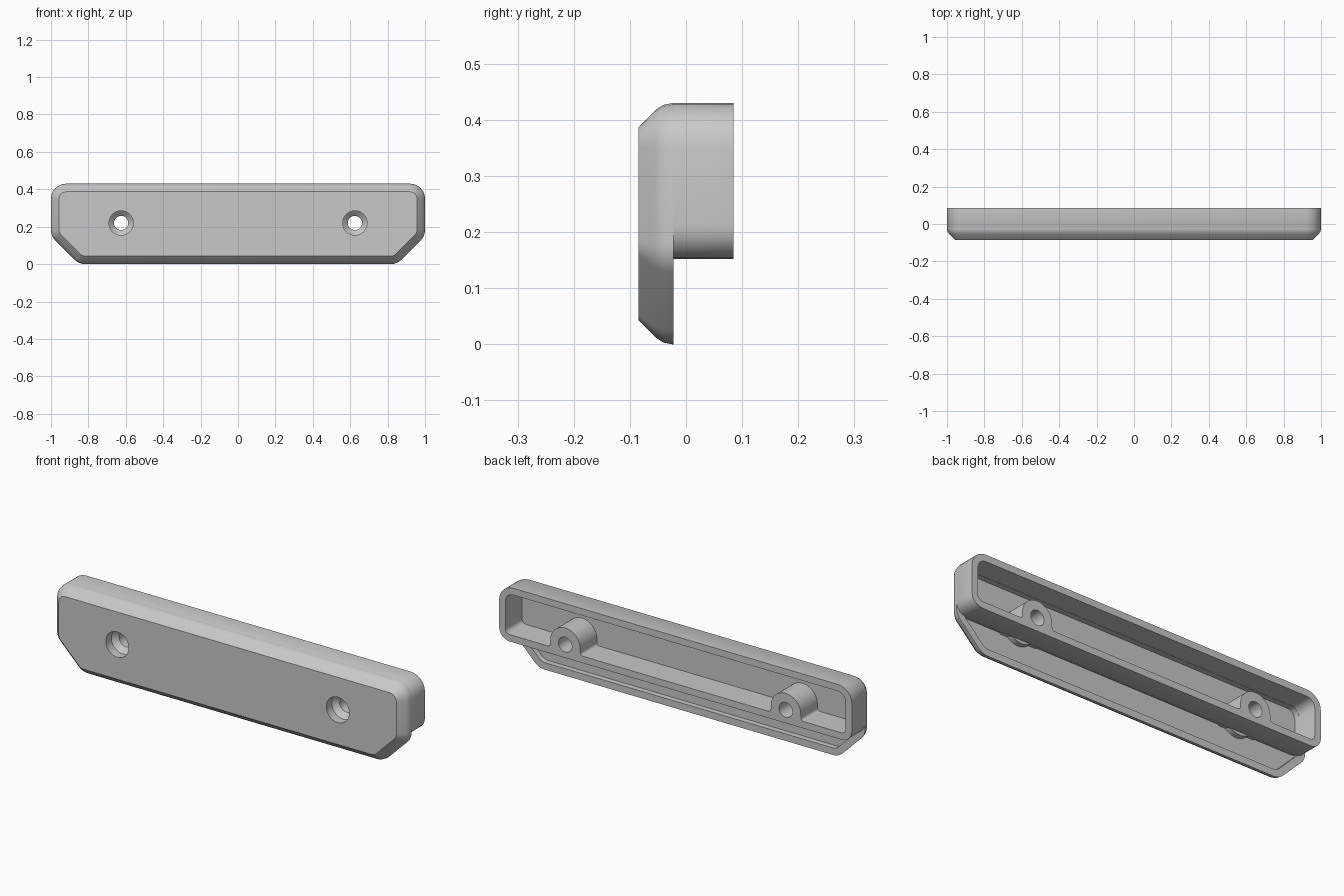
import bpy, bmesh, math
from mathutils import Vector

cube = bpy.data.objects.get("Cube")
if cube:
    bpy.data.objects.remove(cube, do_unlink=True)

grey = bpy.data.materials.new("plain grey")
grey.use_nodes = True
tone = (0.58, 0.58, 0.58, 1)
grey.diffuse_color = tone
grey.node_tree.nodes["Principled BSDF"].inputs["Base Color"].default_value = tone

FRONT, STEP, BACK, FLOOR = -0.085, -0.022, 0.085, -0.05
WALL, HOLE_X, HOLE_Z, BOSS_R = 0.035, 0.625, 0.22, 0.085


def rounded(corners, inset=0.0, steps=6):
    """Counter-clockwise (x, z, radius) polygon with round corners, moved inward."""
    pts = []
    n = len(corners)
    for i in range(n):
        a, p, b = (Vector(corners[(i + k) % n][:2]) for k in (-1, 0, 1))
        r = corners[i][2]
        d0, d1 = (p - a).normalized(), (b - p).normalized()
        n0, n1 = Vector((-d0.y, d0.x)), Vector((-d1.y, d1.x))
        centre = p + (n0 + n1) * r / (1 + n0.dot(n1))
        start, turn = math.atan2(-n0.y, -n0.x), d0.angle(d1)
        for k in range(steps + 1):
            t = start + turn * k / steps
            pts.append(centre + Vector((math.cos(t), math.sin(t))) * (r - inset))
    return pts


def circle(x, z, r, n=40):
    return [Vector((x + r * math.cos(math.tau * k / n), z + r * math.sin(math.tau * k / n)))
            for k in range(n)]


def loft(name, stacks, ring_closed=False):
    """Skin each stack of (y, outline) rings; cap the ends or join them up."""
    bm = bmesh.new()
    for rings in stacks:
        vs = [[bm.verts.new((p.x, y, p.y)) for p in pts] for y, pts in rings]
        pairs = list(zip(vs, vs[1:]))
        if ring_closed:
            pairs.append((vs[-1], vs[0]))
        else:
            bm.faces.new(vs[0])
            bm.faces.new(vs[-1])
        for lo, hi in pairs:
            for i in range(len(lo)):
                j = (i + 1) % len(lo)
                bm.faces.new((lo[i], lo[j], hi[j], hi[i]))
    bmesh.ops.recalc_face_normals(bm, faces=bm.faces)
    mesh = bpy.data.meshes.new(name)
    bm.to_mesh(mesh)
    bm.free()
    mesh.materials.append(grey)
    ob = bpy.data.objects.new(name, mesh)
    bpy.context.collection.objects.link(ob)
    return ob


# Front plate: chamfered lower corners, bevelled face, shallow pocket behind
plate = [(-0.85, 0, 0.08), (0.85, 0, 0.08), (1, 0.15, 0.08),
         (1, 0.43, 0.08), (-1, 0.43, 0.08), (-1, 0.15, 0.08)]
plate_steps = [(FRONT, 0.043), (-0.0545, 0.0125), (-0.0405, 0.0033), (-0.024, 0),
               (STEP, 0), (STEP, WALL + 0.001), (FLOOR, WALL + 0.001)]
front_plate = loft("front_plate", [[(y, rounded(plate, d)) for y, d in plate_steps]])

# Rear box: hollow rim standing behind the plate
box = [(-1, 0.152, 0.06), (1, 0.152, 0.06), (1, 0.43, 0.08), (-1, 0.43, 0.08)]
box_steps = [(FLOOR - 0.005, 0.016), (STEP, 0), (BACK, 0), (BACK, WALL), (FLOOR - 0.005, WALL)]
rear_box = loft("rear_box", [[(y, rounded(box, d)) for y, d in box_steps]], True)


# Screw bosses: arches flaring into the bottom wall of the box
def arch(x):
    inner, fillet = 0.152 + WALL, 0.015
    half = [Vector((BOSS_R + fillet, 0.16))]
    for k in range(5):
        t = math.radians(270 - 22.5 * k)
        half.append(Vector((BOSS_R + fillet + fillet * math.cos(t),
                            inner + fillet + fillet * math.sin(t))))
    for k in range(13):
        t = math.pi / 2 * k / 12
        half.append(Vector((BOSS_R * math.cos(t), HOLE_Z + BOSS_R * math.sin(t))))
    left = [Vector((-p.x, p.y)) for p in reversed(half[:-1])]
    return [Vector((p.x + x, p.y)) for p in half + left]


sides = (-HOLE_X, HOLE_X)
bosses = loft("screw_bosses", [[(FLOOR - 0.005, arch(x)), (BACK, arch(x))] for x in sides])

# Collars: round boss bases that show in the lower pocket
collars = loft("boss_collars", [[(y, circle(x, HOLE_Z, BOSS_R - 0.001))
                                 for y in (FLOOR - 0.005, STEP)] for x in sides])

# Screw holes: wide recess, cone, then a through bore
hole = [(-0.2, 0.065), (-0.04, 0.065), (-0.015, 0.038), (0.2, 0.038)]
cutter = loft("hole_cutter", [[(y, circle(x, HOLE_Z, r)) for y, r in hole] for x in sides])
cutter.hide_render = True

for ob in (front_plate, rear_box, bosses, collars):
    bpy.ops.object.select_all(action='DESELECT')
    ob.select_set(True)
    bpy.context.view_layer.objects.active = ob
    mod = ob.modifiers.new("holes", 'BOOLEAN')
    mod.operation, mod.solver, mod.object = 'DIFFERENCE', 'EXACT', cutter
    bpy.ops.object.modifier_apply(modifier=mod.name)
    bpy.ops.object.shade_smooth_by_angle(angle=math.radians(30))
bpy.data.objects.remove(cutter, do_unlink=True)
